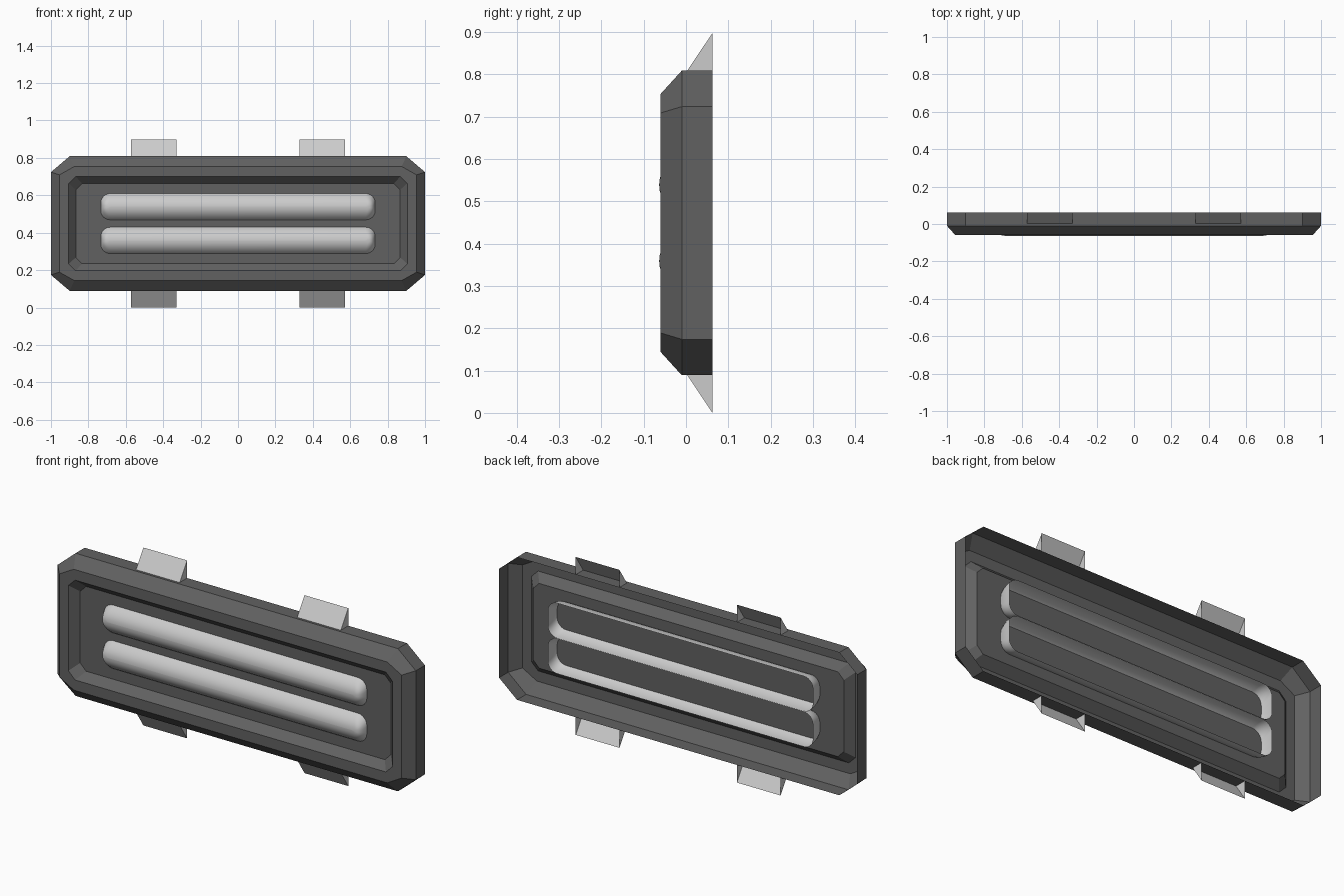
import bpy, bmesh
from math import sin, cos, pi

if "Cube" in bpy.data.objects:
    bpy.data.objects.remove(bpy.data.objects["Cube"])

CZ = 0.449  # mid height of the lamp

dark = bpy.data.materials.new("dark_grey")
dark.diffuse_color = (0.12, 0.12, 0.12, 1)
dark.use_nodes = True
dark.node_tree.nodes["Principled BSDF"].inputs["Base Color"].default_value = dark.diffuse_color


def loft(name, rings, cap_end=False):
    """Skin a list of closed point rings."""
    bm = bmesh.new()
    loops = [[bm.verts.new(p) for p in r] for r in rings]
    n = len(loops[0])
    for a, b in zip(loops, loops[1:]):
        for i in range(n):
            j = (i + 1) % n
            bm.faces.new((a[i], a[j], b[j], b[i]))
    if cap_end:
        bm.faces.new(loops[-1])
    me = bpy.data.meshes.new(name)
    bm.to_mesh(me)
    bm.free()
    ob = bpy.data.objects.new(name, me)
    bpy.context.collection.objects.link(ob)
    return ob


def octagon(hx, hz, cx, cz, y):
    """Rectangle with cut corners, seen from the front."""
    q = [(hx, hz - cz), (hx - cx, hz)]
    pts = q + [(-x, z) for x, z in q[::-1]]
    pts += [(-x, -z) for x, z in pts]
    return [(x, y, CZ + z) for x, z in pts[::-1]]


def rounded(hx, hz, r, y, zc, seg=6):
    """Rounded rectangle ring."""
    pts = []
    for k, (sx, sz) in enumerate(((1, 1), (-1, 1), (-1, -1), (1, -1))):
        for i in range(seg + 1):
            a = (k + i / seg) * pi / 2
            pts.append((sx * (hx - r) + r * cos(a), y, zc + sz * (hz - r) + r * sin(a)))
    return pts[::-1]


# frame: open-backed shell with bevelled rim and recessed panel
frame = loft("frame", [
    octagon(1.0, 0.36, 0.10, 0.085, 0.0625),
    octagon(1.0, 0.36, 0.10, 0.085, -0.01),
    octagon(0.955, 0.305, 0.08, 0.045, -0.06),
    octagon(0.905, 0.252, 0.037, 0.037, -0.06),
    octagon(0.867, 0.214, 0.033, 0.033, -0.02),
], cap_end=True)
frame.data.materials.append(dark)

# two lamp tubes: half shells pushed through the panel
for name, zc in (("lower_tube", CZ - 0.09), ("upper_tube", CZ + 0.09)):
    rings = []
    for k in range(11):
        a = k / 10 * pi / 2
        c = max(cos(a), 0.002)
        hz = 0.088 * c
        rings.append(rounded(0.68 + 0.06 * c ** 0.5, hz, min(0.05, 0.85 * hz),
                             0.045 - 0.1085 * sin(a), zc))
    tube = loft(name, rings, cap_end=True)
    for p in tube.data.polygons:
        p.use_smooth = True

# wedge clips above and below, open at the back
for label, s in (("top", 1), ("bottom", -1)):
    for side, xc in (("left", -0.45), ("right", 0.45)):
        bm = bmesh.new()
        prof = [(0.003, 0.36), (0.0625, 0.449), (0.0625, 0.36)]
        l, r = [[bm.verts.new((xc + dx, y, CZ + s * z)) for y, z in prof] for dx in (-0.122, 0.122)]
        bm.faces.new((l[0], r[0], r[1], l[1]))
        bm.faces.new(l)
        bm.faces.new(r[::-1])
        if s < 0:
            bmesh.ops.reverse_faces(bm, faces=bm.faces[:])
        name = f"{label}_{side}_clip"
        me = bpy.data.meshes.new(name)
        bm.to_mesh(me)
        bm.free()
        bpy.context.collection.objects.link(bpy.data.objects.new(name, me))
